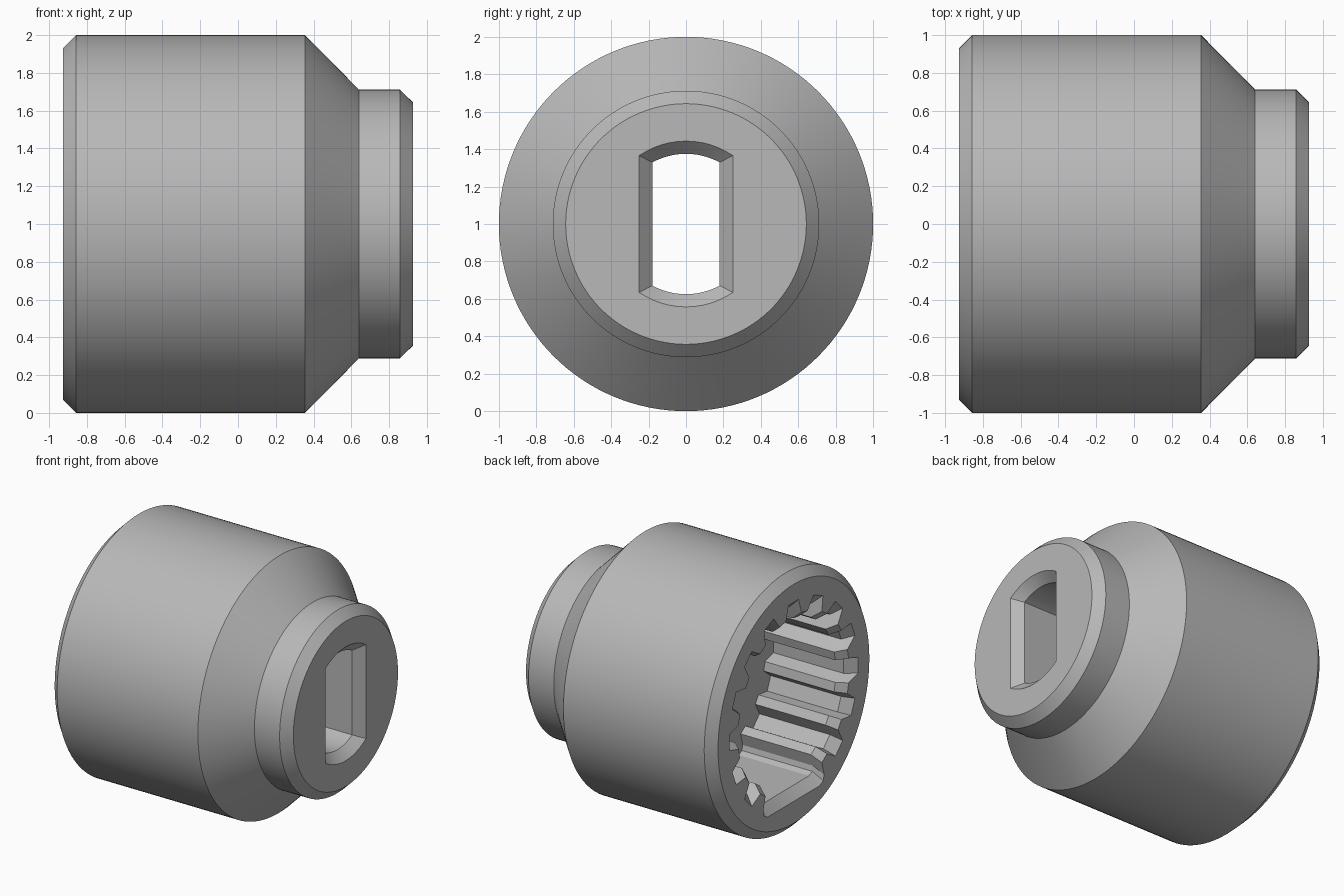
import bpy, bmesh
from math import sin, cos, radians, asin

if "Cube" in bpy.data.objects:
    bpy.data.objects.remove(bpy.data.objects["Cube"])

steel = bpy.data.materials.new("grey_steel")
steel.use_nodes = True
GREY = (0.48, 0.48, 0.48, 1)
steel.diffuse_color = GREY
steel.node_tree.nodes["Principled BSDF"].inputs["Base Color"].default_value = GREY


def polar(radius, angle):
    """Point (y, z) at an angle from straight up."""
    return radius * sin(angle), radius * cos(angle)


def loft(name, sections):
    """Closed solid through (x, outline) sections along the x axis."""
    bm = bmesh.new()
    rings = [[bm.verts.new((x, y, z + 1)) for y, z in pts] for x, pts in sections]
    n = len(rings[0])
    for a, b in zip(rings, rings[1:]):
        for i in range(n):
            j = (i + 1) % n
            bm.faces.new((a[i], a[j], b[j], b[i]))
    bm.faces.new(rings[0])
    bm.faces.new(rings[-1])
    bmesh.ops.recalc_face_normals(bm, faces=bm.faces)
    mesh = bpy.data.meshes.new(name)
    bm.to_mesh(mesh)
    bm.free()
    mesh.materials.append(steel)
    obj = bpy.data.objects.new(name, mesh)
    bpy.context.collection.objects.link(obj)
    return obj


def circle(radius, sides=128):
    return [polar(radius, radians(360 * i / sides)) for i in range(sides)]


def double_d(half_width, radius, steps=12):
    """Round hole with two flat sides."""
    limit = asin(half_width / radius)
    arc = [polar(radius, limit * (2 * i / steps - 1)) for i in range(steps + 1)]
    return arc + [(-y, -z) for y, z in arc]


def spline_outline(scale, tip=0.62, root=0.72, pitch=22.5):
    """Toothed bore with one wide flat-bottomed keyway underneath."""
    pts = []
    for k in range(-6, 7):
        for radius, offset in ((tip, -8), (root, -4.5), (root, 4.5), (tip, 8)):
            pts.append(polar(radius, radians(k * pitch + offset)))
    keyway = [(0.315, -0.535), (0.34, -0.63), (0.33, -0.67), (0.29, -0.69)]
    pts += keyway + [(-y, z) for y, z in reversed(keyway)]
    return [(y * scale, z * scale) for y, z in pts]


# Turned outer body with chamfers and a narrow collar
profile = ((-0.927, 0.93), (-0.857, 1), (0.355, 1),
           (0.64, 0.712), (0.857, 0.712), (0.927, 0.643))
body = loft("coupling_body", [(x, circle(r)) for x, r in profile])

# Toothed bore with a lead-in chamfer
bore = loft("bore_cutter", [(-1.0, spline_outline(1.1)), (-0.927, spline_outline(1.1)),
                            (-0.855, spline_outline(1)), (-0.25, spline_outline(1))])

# Flat-sided through hole, chamfered at the collar face
hole = loft("hole_cutter", [(-0.4, double_d(0.18, 0.375)), (0.857, double_d(0.18, 0.375)),
                            (0.927, double_d(0.25, 0.443)), (1.0, double_d(0.25, 0.443))])

bpy.context.view_layer.objects.active = body
for cutter in (bore, hole):
    cutter.hide_render = True
    mod = body.modifiers.new("cut", "BOOLEAN")
    mod.operation = "DIFFERENCE"
    mod.solver = "EXACT"
    mod.object = cutter
    bpy.ops.object.modifier_apply(modifier=mod.name)
    bpy.data.objects.remove(cutter)

# Smooth round faces, crisp edges
bpy.ops.object.select_all(action="DESELECT")
body.select_set(True)
bpy.ops.object.shade_smooth_by_angle(angle=radians(25))
